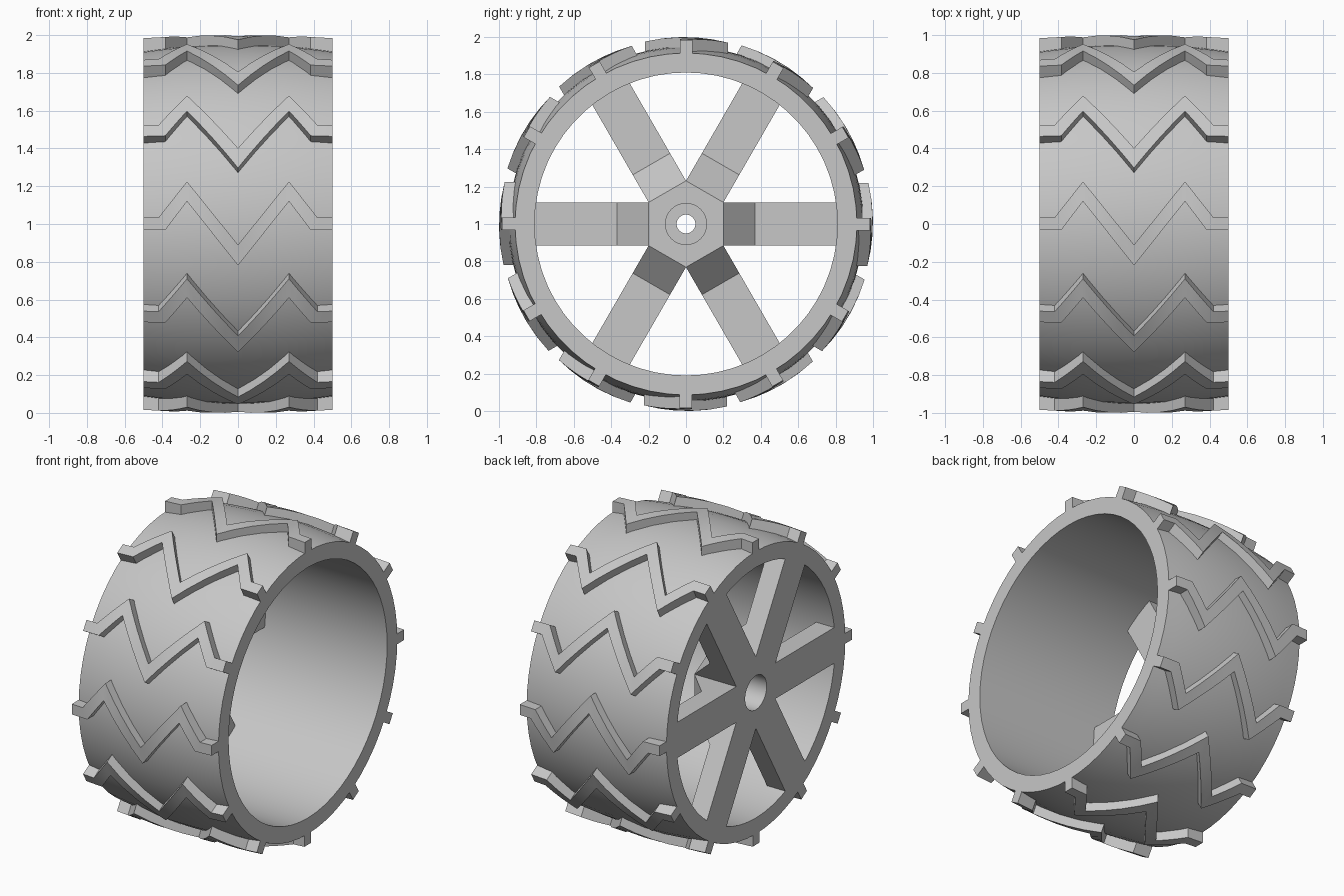
import bpy, bmesh, math
from mathutils import Vector

if "Cube" in bpy.data.objects:
    bpy.data.objects.remove(bpy.data.objects["Cube"], do_unlink=True)

GREY = (0.57, 0.57, 0.57, 1.0)
mat = bpy.data.materials.new("plain grey")
mat.use_nodes = True
mat.diffuse_color = GREY
mat.node_tree.nodes["Principled BSDF"].inputs["Base Color"].default_value = GREY

SEGMENTS = 60
LUGS = 12
SPOKES = 6
HUB_FLAT = 0.2                                    # centre to hexagon side
SPOKE_HALF = HUB_FLAT * math.tan(math.pi / 6)     # spoke as wide as a hexagon side


def place(x, radial, tangent, angle):
    """Point on the wheel; angle runs from the front, over the top, to the back."""
    c, s = math.cos(angle), math.sin(angle)
    return Vector((x, -c * radial + s * tangent, 1 + s * radial + c * tangent))


def finish(name, bm):
    bmesh.ops.recalc_face_normals(bm, faces=bm.faces)
    mesh = bpy.data.meshes.new(name)
    bm.to_mesh(mesh)
    bm.free()
    mesh.materials.append(mat)
    obj = bpy.data.objects.new(name, mesh)
    bpy.context.collection.objects.link(obj)
    bpy.ops.object.select_all(action="DESELECT")
    obj.select_set(True)
    bpy.context.view_layer.objects.active = obj
    bpy.ops.object.shade_smooth_by_angle(angle=math.radians(30))
    return obj


def loft(name, rings, closed):
    """Skin a list of equal loops, capping the ends unless it closes on itself."""
    bm = bmesh.new()
    loops = [[bm.verts.new(p) for p in ring] for ring in rings]
    count = len(loops[0])
    for i in range(len(loops) if closed else len(loops) - 1):
        a, b = loops[i], loops[(i + 1) % len(loops)]
        for j in range(count):
            k = (j + 1) % count
            bm.faces.new((a[j], a[k], b[k], b[j]))
    if not closed:
        bm.faces.new(loops[0])
        bm.faces.new(loops[-1])
    return finish(name, bm)


def hexagon(angle):
    sector = math.pi / 3
    return HUB_FLAT / math.cos((angle + sector / 2) % sector - sector / 2)


def lathe(name, profile):
    """Spin (x, radius) points; a radius of None follows the hexagon."""
    rings = []
    for i in range(SEGMENTS):
        a = math.tau * i / SEGMENTS
        rings.append([place(x, hexagon(a) if r is None else r, 0, a) for x, r in profile])
    return loft(name, rings, True)


def drum_radius(x):
    return 0.95 - 0.036 * (x / 0.5) ** 2


def lug_radius(x):
    return 1.0 - 0.016 * (x / 0.5) ** 2


# Barrel-shaped drum, open at one end
outer = [(-0.5 + i / 12, drum_radius(-0.5 + i / 12)) for i in range(13)]
lathe("drum", outer + [(0.5, 0.81), (-0.5, 0.81)])

# Hexagonal hub with a stepped bore
lathe("hub", [(-0.5, None), (-0.2, None), (-0.2, 0.11), (-0.23, 0.11),
              (-0.23, 0.05), (-0.29, 0.05), (-0.29, 0.11), (-0.5, 0.11)])

# Spokes with a sloped gusset rising to the hub
spoke_side = [(-0.5, HUB_FLAT), (-0.5, 0.83), (-0.37, 0.83), (-0.37, 0.37), (-0.2, HUB_FLAT)]
for i in range(SPOKES):
    a = math.tau * i / SPOKES
    loft(f"spoke_{i + 1}", [[place(x, r, t, a) for x, r in spoke_side]
                            for t in (-SPOKE_HALF, SPOKE_HALF)], False)

# Zigzag tread lugs: (x, tangent) of both edges on one half, then mirrored
upper = [(0, -0.11), (0.27, 0.225), (0.42, 0.035), (0.5, 0.035)]
lower = [(0, -0.22), (0.27, 0.12), (0.385, -0.032), (0.5, -0.032)]


def zigzag(half, steps=4):
    full = [(-x, t) for x, t in reversed(half[1:])] + half
    points = []
    for p, q in zip(full, full[1:]):
        points += [Vector(p).lerp(Vector(q), k / steps) for k in range(steps)]
    return points + [Vector(full[-1])]


for i in range(LUGS):
    a = math.tau * i / LUGS
    rings = []
    for u, v in zip(zigzag(upper), zigzag(lower)):
        ring = []
        for (x, t), radius in ((u, lug_radius), (v, lug_radius), (v, None), (u, None)):
            r = radius(x) if radius else 0.88
            ring.append(place(x, math.sqrt(r * r - t * t), t, a))
        rings.append(ring)
    loft(f"tread_lug_{i + 1}", rings, False)
